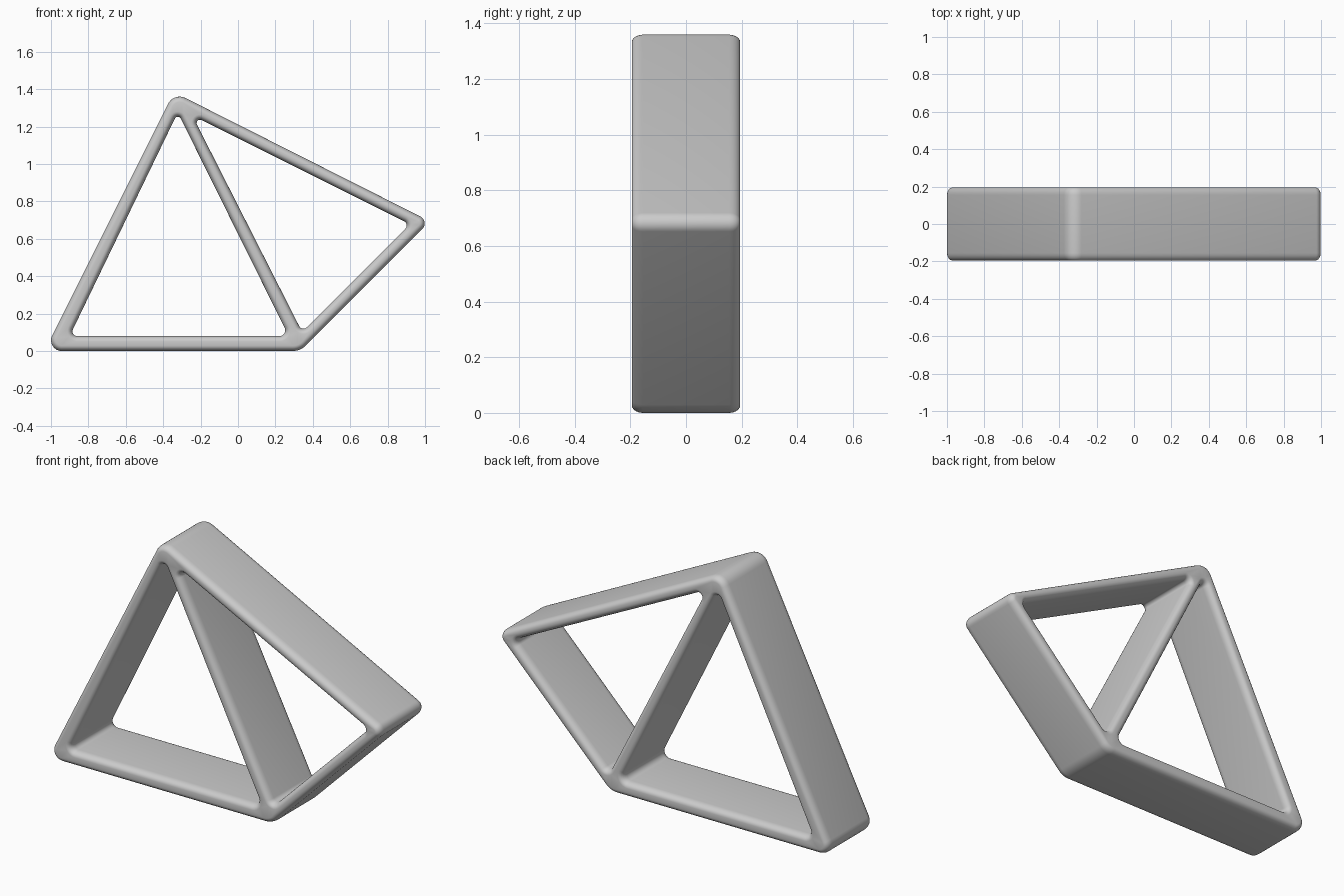
import bpy, bmesh, math
from mathutils import Vector

cube = bpy.data.objects.get("Cube")
if cube:
    bpy.data.objects.remove(cube, do_unlink=True)

HALF_DEPTH = 0.195
EDGE_IN, EDGE_DEEP = 0.028, 0.04     # edge rounding across the bar / along depth
STEPS = 5


def rounded(corners, segs=8):
    """Counter-clockwise corners (x, z, radius) -> points and outward normals."""
    out = []
    for i, (x, z, r) in enumerate(corners):
        p = Vector((x, z))
        a = (Vector(corners[i - 1][:2]) - p).normalized()
        b = (Vector(corners[(i + 1) % len(corners)][:2]) - p).normalized()
        half = a.angle(b) / 2
        centre = p + (a + b).normalized() * r / math.sin(half)
        start = math.atan2(-a.x, a.y)        # normal of the incoming edge
        start = math.atan2(a.x, -a.y)
        sweep = math.pi - 2 * half
        for k in range(segs + 1):
            t = start + sweep * k / segs
            n = Vector((math.cos(t), math.sin(t)))
            out.append((centre + n * r, n))
    return out


def add_wall(bm, corners, inward):
    """Wall with rounded front and back edges; returns its rim edges."""
    pts = rounded(corners)
    sections = []
    for k in range(STEPS + 1):
        t = math.pi / 2 * k / STEPS
        sections.append((EDGE_IN * (1 - math.sin(t)),
                         -HALF_DEPTH + EDGE_DEEP * (1 - math.cos(t))))
    sections += [(d, -y) for d, y in reversed(sections)]
    rings = []
    for d, y in sections:
        ring = []
        for p, n in pts:
            q = p - n * d * inward
            ring.append(bm.verts.new((q.x, y, q.y)))
        rings.append(ring)
    count = len(pts)
    for r0, r1 in zip(rings, rings[1:]):
        for i in range(count):
            j = (i + 1) % count
            bm.faces.new((r0[i], r0[j], r1[j], r1[i]))
    return [[bm.edges.get((ring[i], ring[(i + 1) % count])) for i in range(count)]
            for ring in (rings[0], rings[-1])]


# Frame outline and its two triangular openings
outer = [(-1.035, 0, 0.057), (0.334, 0, 0.1), (1.027, 0.693, 0.042), (-0.343, 1.384, 0.07)]
left_opening = [(-0.90, 0.08, 0.025), (0.271, 0.08, 0.03), (-0.322, 1.275, 0.018)]
right_opening = [(0.343, 0.102, 0.025), (0.919, 0.678, 0.025), (-0.244, 1.259, 0.018)]

bm = bmesh.new()
front, back = [], []
for corners, inward in ((outer, 1), (left_opening, -1), (right_opening, -1)):
    f, b = add_wall(bm, corners, inward)
    front += f
    back += b

# Front and back faces between the rims
for rim, y in ((front, -1), (back, 1)):
    bmesh.ops.triangle_fill(bm, edges=rim, use_beauty=True, normal=(0, y, 0))
bmesh.ops.recalc_face_normals(bm, faces=bm.faces)

mesh = bpy.data.meshes.new("truss_frame")
bm.to_mesh(mesh)
bm.free()
frame = bpy.data.objects.new("truss_frame", mesh)
bpy.context.collection.objects.link(frame)

# Plain grey
grey = bpy.data.materials.new("light_grey")
grey.use_nodes = True
colour = (0.6, 0.6, 0.6, 1)
grey.diffuse_color = colour
grey.node_tree.nodes["Principled BSDF"].inputs["Base Color"].default_value = colour
mesh.materials.append(grey)

bpy.context.view_layer.objects.active = frame
frame.select_set(True)
bpy.ops.object.shade_smooth_by_angle(angle=math.radians(40))
